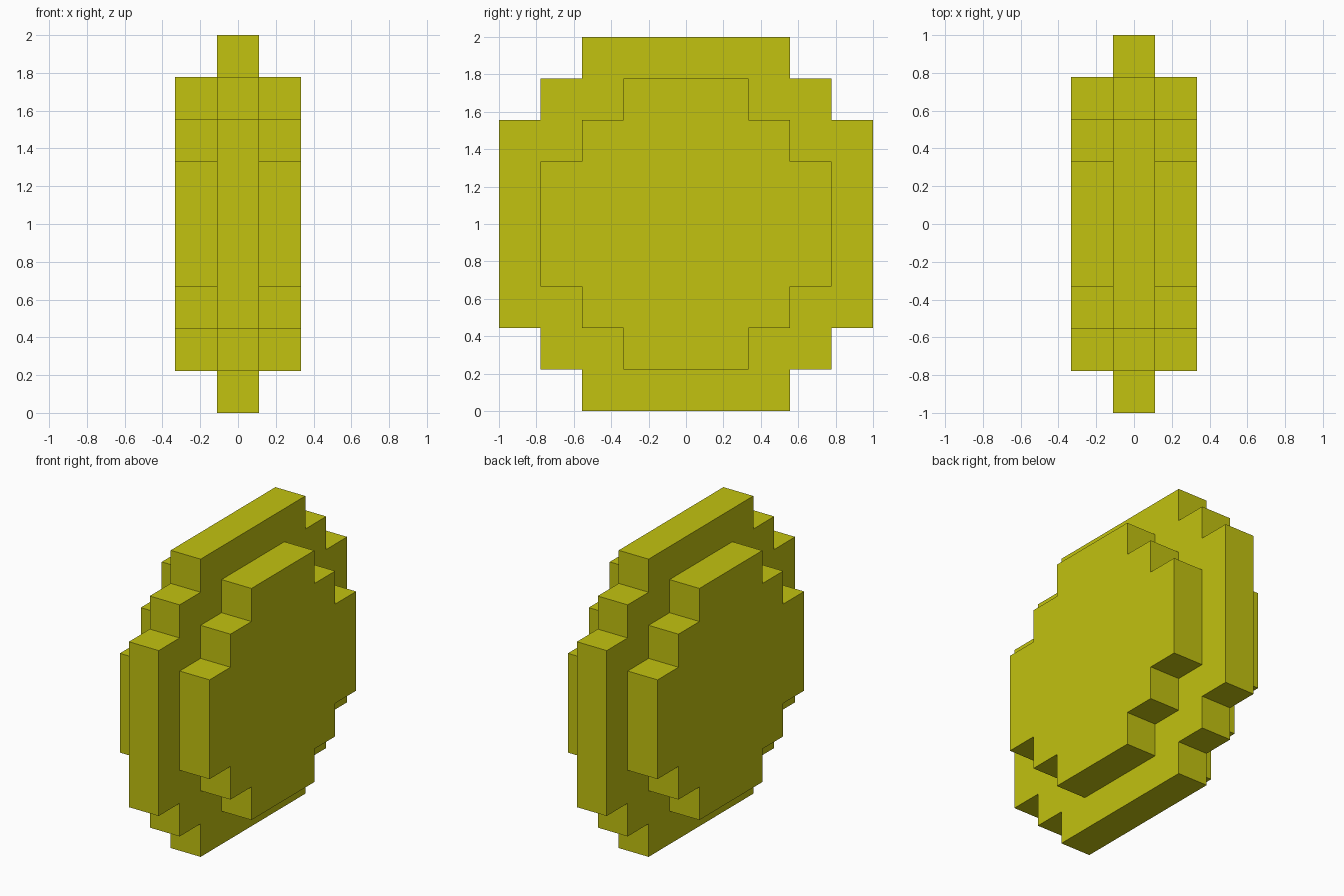
import bpy
import bmesh

cube = bpy.data.objects.get("Cube")
if cube:
    bpy.data.objects.remove(cube, do_unlink=True)

U = 1 / 9  # half a pixel block

gold = bpy.data.materials.new("yellow_gold")
gold.use_nodes = True
COLOUR = (0.54, 0.54, 0.005, 1)
gold.diffuse_color = COLOUR
gold.node_tree.nodes["Principled BSDF"].inputs["Base Color"].default_value = COLOUR


def stepped_outline(corners):
    """Full stepped outline (y, z) from the outer corners of one quadrant."""
    quarter = []
    for i, (y, z) in enumerate(corners):
        quarter.append((y, z))
        if i + 1 < len(corners):
            quarter.append((corners[i + 1][0], z))
    outline = []
    for _ in range(4):
        outline += quarter
        quarter = [(-z, y) for y, z in quarter]  # quarter turn
    return outline


def stepped_disc(name, corners, half_width):
    """Stepped disc extruded along x, centred at z = 1."""
    bm = bmesh.new()
    verts = [bm.verts.new((-half_width * U, y * U, 1 + z * U))
             for y, z in stepped_outline(corners)]
    face = bm.faces.new(verts)
    ext = bmesh.ops.extrude_face_region(bm, geom=[face])
    moved = [g for g in ext["geom"] if isinstance(g, bmesh.types.BMVert)]
    bmesh.ops.translate(bm, verts=moved, vec=(2 * half_width * U, 0, 0))
    bmesh.ops.recalc_face_normals(bm, faces=bm.faces)
    mesh = bpy.data.meshes.new(name)
    bm.to_mesh(mesh)
    bm.free()
    mesh.materials.append(gold)
    obj = bpy.data.objects.new(name, mesh)
    bpy.context.collection.objects.link(obj)
    return obj


# Wide thin rim, and the narrower thick core that stands out on both sides
stepped_disc("coin_rim", [(9, 5), (7, 7), (5, 9)], 1)
stepped_disc("coin_core", [(7, 3), (5, 5), (3, 7)], 3)
